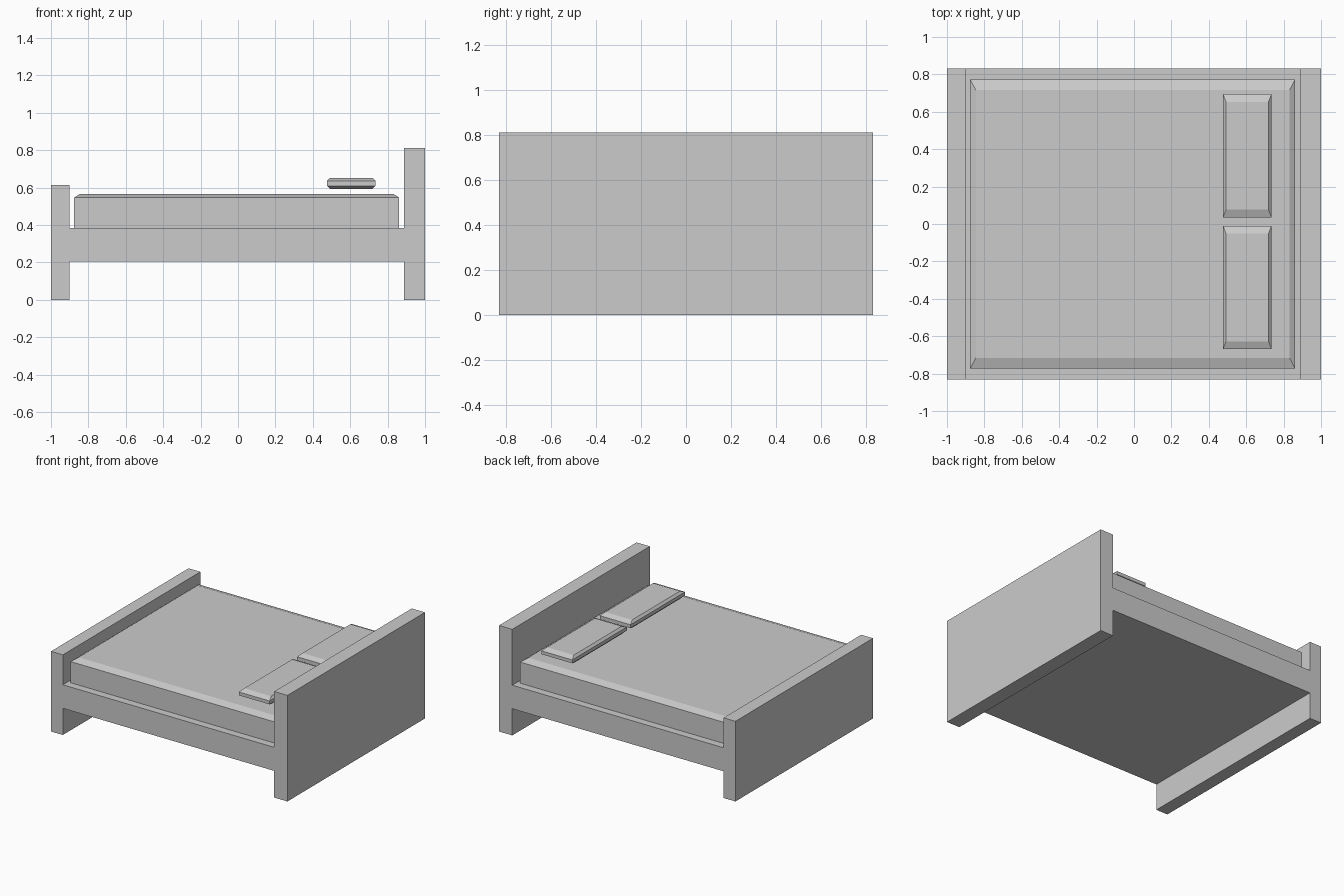
import bpy, bmesh

if "Cube" in bpy.data.objects:
    bpy.data.objects.remove(bpy.data.objects["Cube"])


def make_object(name, bm):
    bmesh.ops.recalc_face_normals(bm, faces=bm.faces)
    mesh = bpy.data.meshes.new(name)
    bm.to_mesh(mesh)
    bm.free()
    obj = bpy.data.objects.new(name, mesh)
    bpy.context.collection.objects.link(obj)
    return obj


def extruded_profile(name, profile, half_width):
    """Side profile in x/z, extruded symmetrically along y."""
    bm = bmesh.new()
    face = bm.faces.new([bm.verts.new((x, -half_width, z)) for x, z in profile])
    new = bmesh.ops.extrude_face_region(bm, geom=[face])["geom"]
    verts = [v for v in new if isinstance(v, bmesh.types.BMVert)]
    bmesh.ops.translate(bm, verts=verts, vec=(0, 2 * half_width, 0))
    return make_object(name, bm)


def cushion(name, x, y, rings):
    """Stack of rectangles, each given as (z, inset in x, inset in y)."""
    bm = bmesh.new()
    loops = []
    for z, ix, iy in rings:
        x0, x1, y0, y1 = x[0] + ix, x[1] - ix, y[0] + iy, y[1] - iy
        loops.append([bm.verts.new((px, py, z)) for px, py in
                      ((x0, y0), (x1, y0), (x1, y1), (x0, y1))])
    for low, high in zip(loops, loops[1:]):
        for i in range(4):
            j = (i + 1) % 4
            bm.faces.new((low[i], low[j], high[j], high[i]))
    bm.faces.new(loops[0])
    bm.faces.new(loops[-1])
    return make_object(name, bm)


# Frame: footboard, base and headboard in one solid
extruded_profile("bed_frame", [
    (-1, 0), (-0.9, 0), (-0.9, 0.204), (0.888, 0.204), (0.888, 0), (1, 0),
    (1, 0.811), (0.888, 0.811), (0.888, 0.384), (-0.9, 0.384),
    (-0.9, 0.613), (-1, 0.613)], 0.831)

# Mattress with chamfered top
cushion("mattress", (-0.876, 0.862), (-0.773, 0.773),
        [(0.38, 0, 0), (0.546, 0, 0), (0.565, 0.03, 0.056)])

# Two pillows, chamfered above and below
for name, y in (("pillow_left", (-0.668, -0.010)), ("pillow_right", (0.036, 0.694))):
    cushion(name, (0.476, 0.735), y,
            [(0.592, 0.016, 0.041), (0.609, 0, 0), (0.635, 0, 0), (0.652, 0.016, 0.041)])
